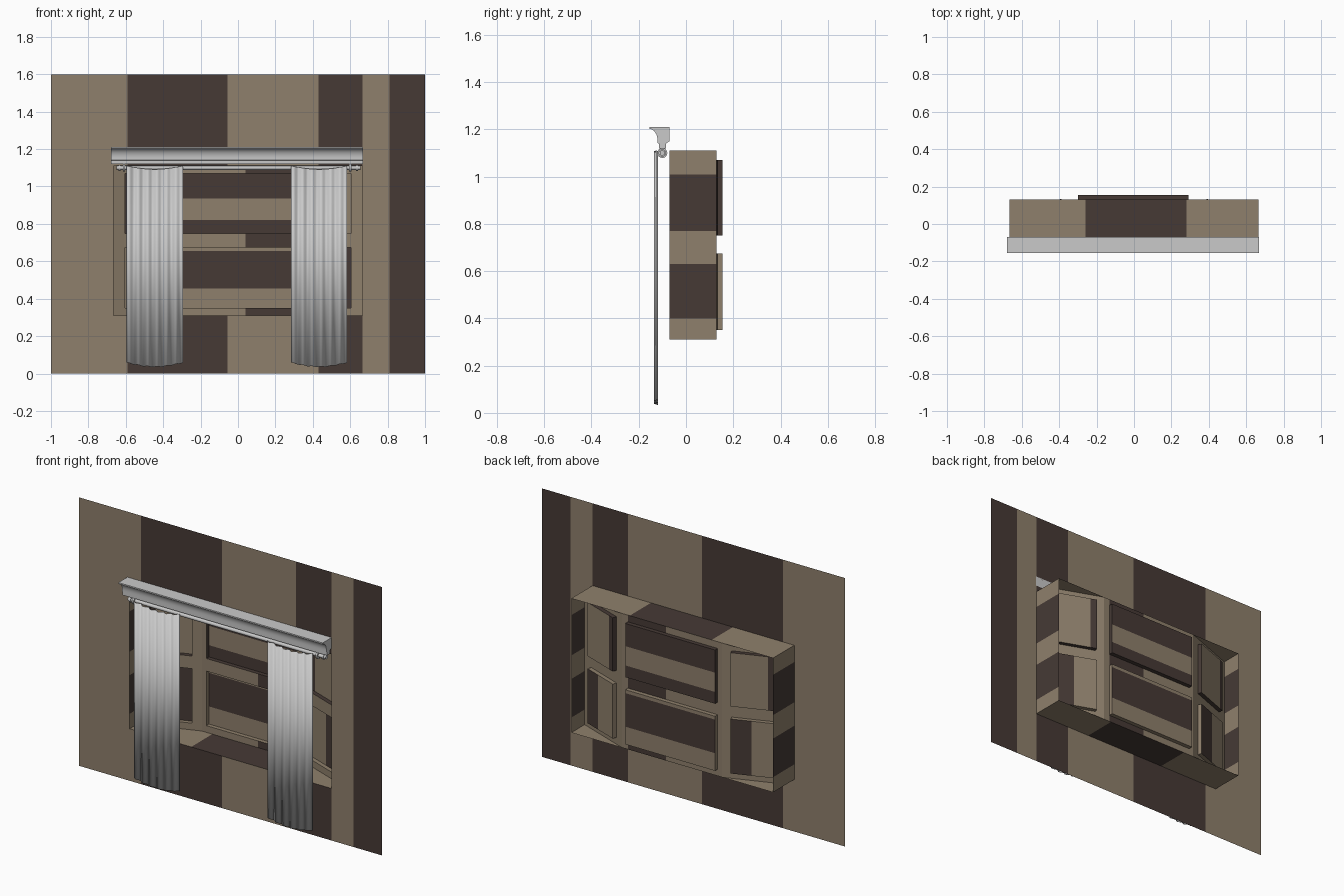
import bpy, bmesh, math
from mathutils import Vector

if "Cube" in bpy.data.objects:
    bpy.data.objects.remove(bpy.data.objects["Cube"])


def material(name, rgb):
    m = bpy.data.materials.new(name)
    m.diffuse_color = (*rgb, 1)
    m.use_nodes = True
    m.node_tree.nodes["Principled BSDF"].inputs["Base Color"].default_value = m.diffuse_color
    return m


TAN = material("tan_plaster", (0.275, 0.216, 0.150))
DARK = material("dark_brown", (0.061, 0.042, 0.036))
GREY = material("pale_grey", (0.59, 0.59, 0.59))


def finish(name, bm, mats, smooth=False):
    bmesh.ops.remove_doubles(bm, verts=bm.verts, dist=1e-5)
    me = bpy.data.meshes.new(name)
    bm.to_mesh(me)
    bm.free()
    for m in mats:
        me.materials.append(m)
    ob = bpy.data.objects.new(name, me)
    bpy.context.collection.objects.link(ob)
    if smooth:
        bpy.context.view_layer.objects.active = ob
        ob.select_set(True)
        bpy.ops.object.shade_smooth_by_angle(angle=math.radians(35))
        ob.select_set(False)
    return ob


def patch(bm, us, vs, place, rule):
    """Grid of faces; rule gives 0 tan, 1 dark, None hole."""
    us, vs = sorted(us), sorted(vs)
    for u0, u1 in zip(us, us[1:]):
        for v0, v1 in zip(vs, vs[1:]):
            c = rule((u0 + u1) / 2, (v0 + v1) / 2)
            if c is None:
                continue
            f = bm.faces.new([bm.verts.new(place(*p)) for p in
                              ((u0, v0), (u1, v0), (u1, v1), (u0, v1))])
            f.material_index = int(c)


def inside(v, a, b):
    return a < v < b


HX, Z0, Z1 = 0.665, 0.31, 1.11          # bay opening
YF, YB, XC = -0.07, 0.13, 0.33          # front, back, bay corner
SLOPE = 0.373
ROWS = ((0.35, 0.675), (0.75, 1.07))    # window heights

# Front wall with vertical stripes and an opening
bm = bmesh.new()
patch(bm, [-1, -HX, -0.59, -0.055, 0.43, HX, 0.81, 1], [0, Z0, Z1, 1.6],
      lambda x, z: (x, YF, z),
      lambda x, z: None if abs(x) < HX and Z0 < z < Z1 else
      inside(x, -0.59, -0.055) or inside(x, 0.43, HX) or x > 0.81)
finish("front_wall", bm, [TAN, DARK])

# Bay shell: top, sill and striped ends
bm = bmesh.new()
for z in (Z0, Z1):
    patch(bm, [-HX, -0.26, 0.28, HX], [YF, YB],
          lambda x, y: (x, y, z), lambda x, y: inside(x, -0.26, 0.28))
for x in (-HX, HX):
    patch(bm, [YF, YB], [Z0, 0.40, 0.63, 0.77, 1.01, Z1],
          lambda y, z: (x, y, z),
          lambda y, z: inside(z, 0.40, 0.63) or inside(z, 0.77, 1.01))
finish("bay_box", bm, [TAN, DARK])


def window_wall(name, u_range, win, place, normal, frame_cuts, frame_rule, panes):
    """Wall section with two rows of recessed panes pushed outwards."""
    bm = bmesh.new()
    off = Vector(normal) * 0.025
    zs = [Z0, Z1] + [z for r in ROWS for z in r]
    patch(bm, list(u_range) + list(win) + frame_cuts, zs, place,
          lambda u, z: None if inside(u, *win) and any(inside(z, *r) for r in ROWS)
          else frame_rule(u, z))
    for i, (a, b) in enumerate(ROWS):
        ucut, zcut, rule = panes[i]
        patch(bm, list(win) + ucut, [a, b] + zcut,
              lambda u, z: Vector(place(u, z)) + off, rule)
        for u in win:
            patch(bm, [0, 1], [a, b],
                  lambda t, z: Vector(place(u, z)) + off * t, lambda t, z: i)
        for z in (a, b):
            patch(bm, list(win), [0, 1],
                  lambda u, t: Vector(place(u, z)) + off * t, lambda u, t: i)
    finish(name, bm, [TAN, DARK])


# Centre windows
window_wall("bay_centre", (-XC, XC), (-0.30, 0.292),
            lambda x, z: (x, YB, z), (0, 1, 0),
            [0.04], lambda x, z: inside(x, 0.04, 0.292),
            [([], [0.455, 0.655], lambda x, z: inside(z, 0.455, 0.655)),
             ([], [0.82, 0.935], lambda x, z: not inside(z, 0.82, 0.935))])

# Angled side windows
k = math.hypot(1, SLOPE)
for side, s in (("left", -1), ("right", 1)):
    if s < 0:
        panes = [([0.49], [], lambda u, z: u < 0.49),
                 ([0.575], [], lambda u, z: u > 0.575)]
    else:
        panes = [([0.51], [], lambda u, z: u > 0.51),
                 ([0.415], [], lambda u, z: u < 0.415)]
    window_wall("bay_" + side, (XC, HX), (0.38, 0.605),
                lambda u, z: (s * u, YB - SLOPE * (u - XC), z),
                (s * SLOPE / k, 1 / k, 0), [], lambda u, z: 0, panes)


# Cornice: moulded profile swept along x
def sweep(name, prof, x0, x1):
    bm = bmesh.new()
    a = [bm.verts.new((x0, y, z)) for y, z in prof]
    b = [bm.verts.new((x1, y, z)) for y, z in prof]
    n = len(prof)
    for i in range(n):
        j = (i + 1) % n
        bm.faces.new((a[i], a[j], b[j], b[i]))
    bm.faces.new(a)
    bm.faces.new(b)
    bmesh.ops.recalc_face_normals(bm, faces=bm.faces)
    return finish(name, bm, [GREY], True)


cove = [(-0.155 + 0.035 * math.sin(t * math.pi / 16),
         1.152 + 0.05 * math.cos(t * math.pi / 16)) for t in range(9)]
sweep("cornice", [(-0.07, 1.21), (-0.155, 1.21)] + cove +
      [(-0.12, 1.142), (-0.115, 1.14), (-0.115, 1.12), (-0.085, 1.12),
       (-0.085, 1.14), (-0.07, 1.15)], -0.68, 0.667)


# Curtain rod with end rings
def rod(name, x0, x1, r):
    bm = bmesh.new()
    bmesh.ops.create_cone(bm, cap_ends=True, segments=16, radius1=r, radius2=r, depth=x1 - x0)
    for v in bm.verts:
        v.co = Vector(((x0 + x1) / 2 + v.co.z, -0.10 + v.co.x, 1.10 + v.co.y))
    finish(name, bm, [GREY], True)


rod("curtain_rod", -0.65, 0.655, 0.011)
for x in (-0.61, 0.60):
    rod("rod_ring", x - 0.006, x + 0.006, 0.021)
for x in (-0.64, 0.63):
    rod("rod_end", x, x + 0.012, 0.016)


# Pleated curtains with sagging top and hem
def curtain(name, x0, x1):
    bm = bmesh.new()
    n, folds = 60, 6
    cols = []
    for i in range(n + 1):
        t = i / n
        w = math.sin(t * folds * 2 * math.pi)
        y = -0.1265 - 0.0075 * w
        arc = math.sin(math.pi * t)
        x = x0 + (x1 - x0) * t
        cols.append([bm.verts.new((x, y, z)) for z in
                     (0.058 - 0.022 * arc + 0.002 * w, 1.11 - 0.018 * arc)])
    for p, q in zip(cols, cols[1:]):
        bm.faces.new((p[0], q[0], q[1], p[1]))
    ob = finish(name, bm, [GREY], True)
    m = ob.modifiers.new("thickness", 'SOLIDIFY')
    m.thickness = 0.003
    m.offset = 0


curtain("curtain_left", -0.595, -0.295)
curtain("curtain_right", 0.284, 0.582)
